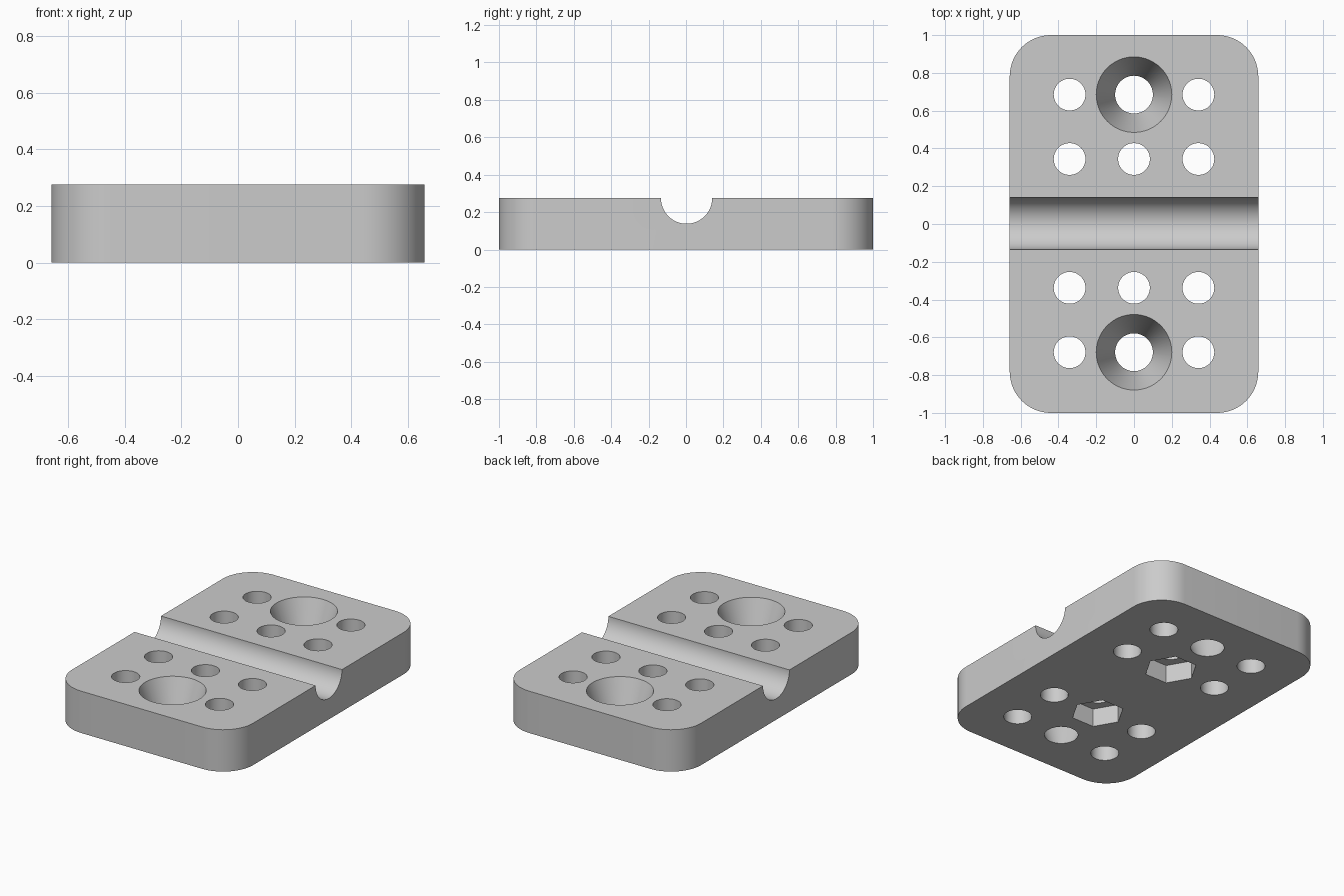
import bpy, bmesh, math
from mathutils import Matrix

if "Cube" in bpy.data.objects:
    bpy.data.objects.remove(bpy.data.objects["Cube"])

HEIGHT, HALF_X, HALF_Y, CORNER = 0.275, 0.658, 1.0, 0.218
SHIFT = 0.003  # small offset of the hole pattern along y

grey = bpy.data.materials.new("light_grey")
grey.diffuse_color = (0.6, 0.6, 0.6, 1)
grey.use_nodes = True
grey.node_tree.nodes["Principled BSDF"].inputs["Base Color"].default_value = grey.diffuse_color


def add_object(name, bm):
    bmesh.ops.recalc_face_normals(bm, faces=bm.faces)
    mesh = bpy.data.meshes.new(name)
    bm.to_mesh(mesh)
    bm.free()
    obj = bpy.data.objects.new(name, mesh)
    bpy.context.collection.objects.link(obj)
    return obj


def frustum(name, x, y, z0, z1, r0, r1, sides=64):
    """Upright cylinder, cone or prism between two heights."""
    bm = bmesh.new()
    rings = [[bm.verts.new((x + r * math.cos(2 * math.pi * i / sides),
                            y + r * math.sin(2 * math.pi * i / sides), z))
              for i in range(sides)] for z, r in ((z0, r0), (z1, r1))]
    bm.faces.new(rings[0])
    bm.faces.new(rings[1])
    for i in range(sides):
        j = (i + 1) % sides
        bm.faces.new((rings[0][i], rings[0][j], rings[1][j], rings[1][i]))
    return add_object(name, bm)


# Plate: rounded rectangle, extruded upward
bm = bmesh.new()
outline = []
for k, (sx, sy) in enumerate(((1, 1), (-1, 1), (-1, -1), (1, -1))):
    for i in range(17):
        a = math.radians(90 * k + 90 * i / 16)
        outline.append(bm.verts.new((sx * (HALF_X - CORNER) + CORNER * math.cos(a),
                                     sy * (HALF_Y - CORNER) + CORNER * math.sin(a), 0)))
base = bm.faces.new(outline)
top = bmesh.ops.extrude_face_region(bm, geom=[base])["geom"]
bmesh.ops.translate(bm, vec=(0, 0, HEIGHT),
                    verts=[v for v in top if isinstance(v, bmesh.types.BMVert)])
plate = add_object("clamp_plate", bm)
plate.data.materials.append(grey)

# Groove across the top
bm = bmesh.new()
bmesh.ops.create_cone(bm, cap_ends=True, segments=96, radius1=0.137, radius2=0.137, depth=2,
                      matrix=Matrix.Translation((0, SHIFT, HEIGHT)) @ Matrix.Rotation(math.pi / 2, 4, 'Y'))
cutters = [add_object("groove_cutter", bm)]

for side in (-1, 1):
    inner, outer = side * 0.341 + SHIFT, side * 0.682 + SHIFT
    # Small through holes
    for x, y in ((-0.341, inner), (0, inner), (0.341, inner), (-0.341, outer), (0.341, outer)):
        cutters.append(frustum("hole_cutter", x, y, -0.1, HEIGHT + 0.1, 0.084, 0.084))
    # Tapered screw hole, continued past both faces
    slope = 0.1 / HEIGHT
    cutters.append(frustum("screw_hole_cutter", 0, outer, -0.05, HEIGHT + 0.05,
                           0.1 - 0.05 * slope, 0.2 + 0.05 * slope))
    # Hexagonal nut pocket in the underside
    cutters.append(frustum("nut_pocket_cutter", 0, inner, -0.1, 0.12, 0.16, 0.16, 6))

# Cut everything out and bake the result
for cutter in cutters:
    mod = plate.modifiers.new("cut", 'BOOLEAN')
    mod.operation = 'DIFFERENCE'
    mod.solver = 'EXACT'
    mod.object = cutter
    cutter.hide_render = True
graph = bpy.context.evaluated_depsgraph_get()
result = bpy.data.meshes.new_from_object(plate.evaluated_get(graph))
plate.modifiers.clear()
plate.data = result
result.materials.clear()
result.materials.append(grey)
for poly in result.polygons:
    poly.material_index = 0
for cutter in cutters:
    bpy.data.objects.remove(cutter)

# Smooth curved walls, sharp rims
bpy.ops.object.select_all(action='DESELECT')
plate.select_set(True)
bpy.context.view_layer.objects.active = plate
bpy.ops.object.shade_smooth_by_angle(angle=math.radians(30))
